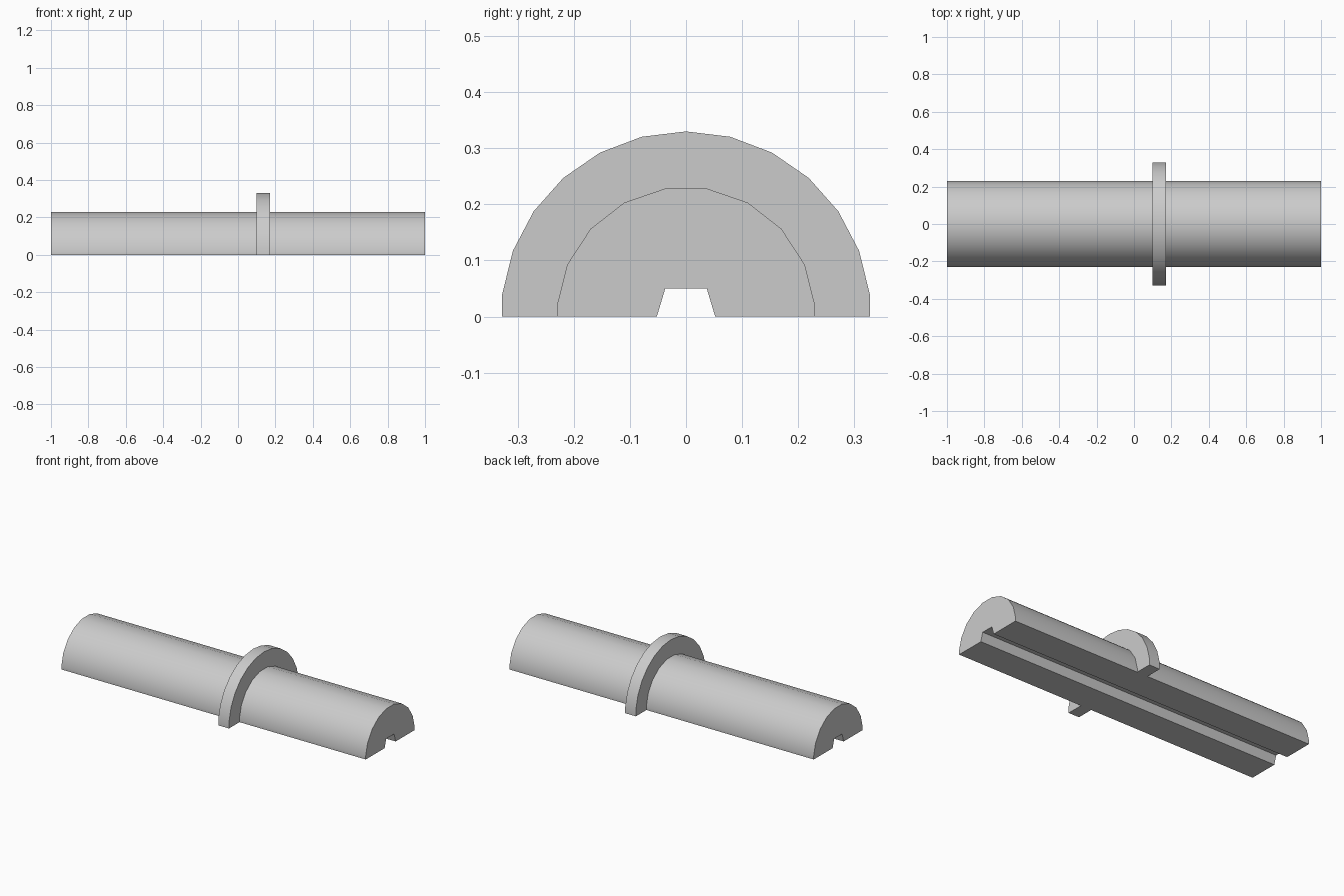
import bpy, bmesh, math

cube = bpy.data.objects.get("Cube")
if cube:
    bpy.data.objects.remove(cube, do_unlink=True)

grey = bpy.data.materials.new("light_grey")
grey.use_nodes = True
colour = (0.6, 0.6, 0.6, 1.0)
grey.diffuse_color = colour
grey.node_tree.nodes["Principled BSDF"].inputs["Base Color"].default_value = colour


def half_circle(radius, sides, start):
    """Upper half of a polygon in (y, z), from +y over the top to -y.
    start is the first vertex's angle from the top, in steps."""
    step = math.tau / sides
    right = []
    k = start
    while True:
        y, z = radius * math.sin(k * step), radius * math.cos(k * step)
        if z <= 0:
            # clip the last side at the flat underside
            py, pz = right[-1]
            right.append((py + (y - py) * pz / (pz - z), 0.0))
            break
        right.append((y, z))
        k += 1
    left = [(-y, z) for y, z in right if y > 1e-6]
    return right[::-1] + left


def extrude(name, outline, stations, skip):
    """Sweep an outline along x, leaving out sides where skip(segment, side)."""
    bm = bmesh.new()
    rings = [[bm.verts.new((x, y, z)) for y, z in outline] for x in stations]
    n = len(outline)
    for s, (a, b) in enumerate(zip(rings, rings[1:])):
        for i in range(n):
            j = (i + 1) % n
            if not skip(s, i):
                bm.faces.new((a[i], a[j], b[j], b[i]))
    bm.faces.new(rings[0][::-1])
    bm.faces.new(rings[-1])
    mesh = bpy.data.meshes.new(name)
    bm.to_mesh(mesh)
    bm.free()
    mesh.materials.append(grey)
    obj = bpy.data.objects.new(name, mesh)
    bpy.context.collection.objects.link(obj)
    bpy.ops.object.select_all(action="DESELECT")
    obj.select_set(True)
    bpy.context.view_layer.objects.active = obj
    bpy.ops.object.shade_smooth_by_angle(angle=math.radians(30))
    return obj


collar_start, collar_end = 0.10, 0.17
rod_arc = half_circle(0.231, 19, 0.5)
collar_arc = half_circle(0.33, 26, 0)
groove = [(-0.052, 0), (-0.037, 0.05), (0.037, 0.05), (0.052, 0)]

# Half-round rod with a tapered groove underneath, open below the collar
extrude("rod", rod_arc + groove, [-1, collar_start, collar_end, 1],
        lambda s, i: s == 1 and i < len(rod_arc) - 1)

# Half-ring collar fitted over the rod
extrude("collar", collar_arc + rod_arc[::-1], [collar_start, collar_end],
        lambda s, i: len(collar_arc) <= i < len(collar_arc) + len(rod_arc) - 1)
